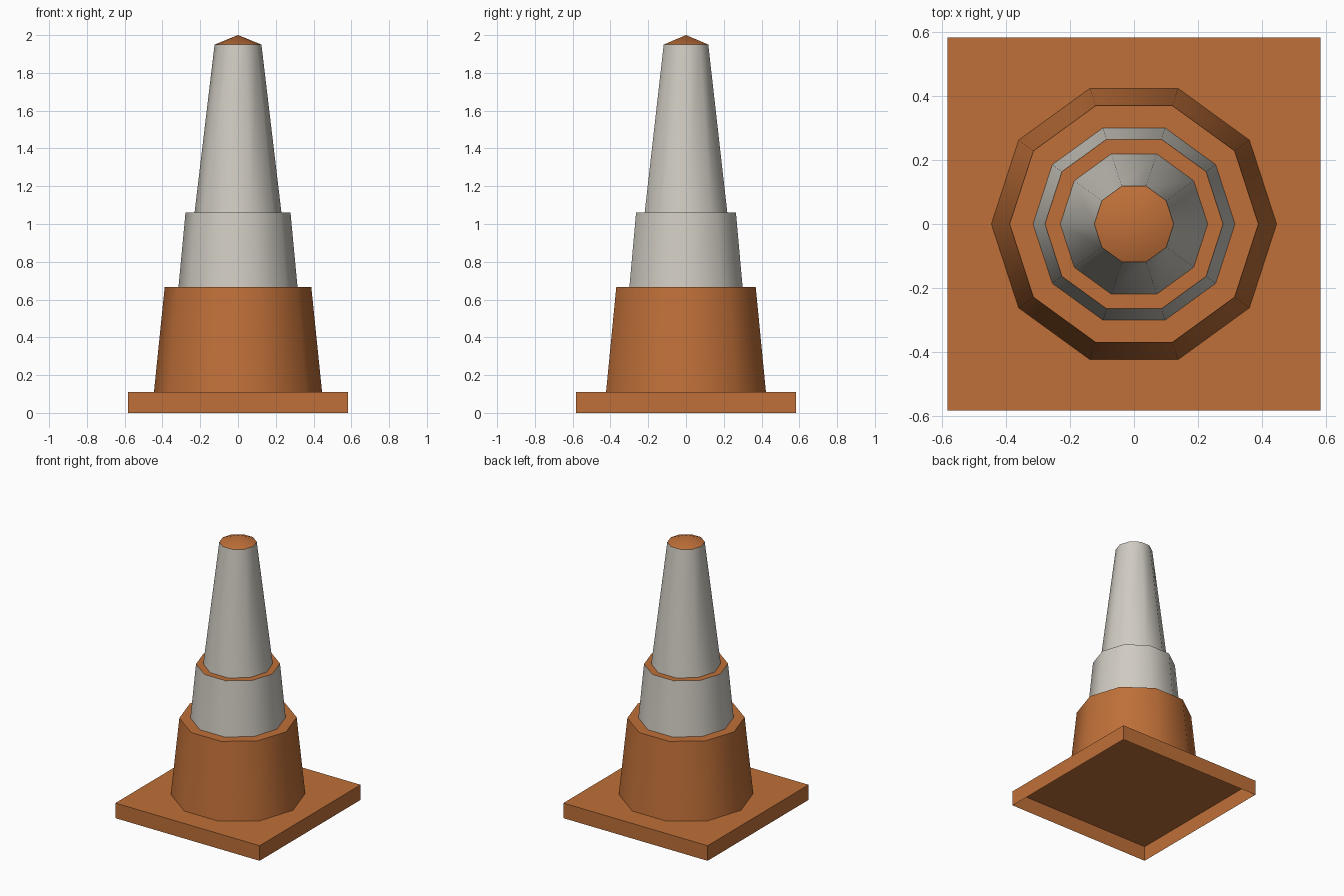
import bpy
import bmesh
import math

if "Cube" in bpy.data.objects:
    bpy.data.objects.remove(bpy.data.objects["Cube"])

SIDES = 10


def material(name, rgb):
    m = bpy.data.materials.new(name)
    m.diffuse_color = (*rgb, 1)
    m.use_nodes = True
    m.node_tree.nodes["Principled BSDF"].inputs["Base Color"].default_value = m.diffuse_color
    return m


orange = material("orange", (0.52, 0.16, 0.040))
white = material("warm_white", (0.63, 0.60, 0.54))


def finish(name, bm, mats):
    mesh = bpy.data.meshes.new(name)
    bm.to_mesh(mesh)
    bm.free()
    for m in mats:
        mesh.materials.append(m)
    obj = bpy.data.objects.new(name, mesh)
    bpy.context.collection.objects.link(obj)
    bpy.ops.object.select_all(action='DESELECT')
    obj.select_set(True)
    bpy.context.view_layer.objects.active = obj
    bpy.ops.object.shade_smooth_by_angle(angle=math.radians(40))


def ring(bm, r, z):
    return [bm.verts.new((r * math.cos(a), r * math.sin(a), z))
            for a in (2 * math.pi * i / SIDES for i in range(SIDES))]


def bridge(bm, low, high, mat):
    for i in range(SIDES):
        j = (i + 1) % SIDES
        bm.faces.new((low[i], low[j], high[j], high[i])).material_index = mat


def tier(name, r_low, r_high, z_low, z_high, r_ledge, wall_mat):
    """Tapered ten-sided wall, with an orange ledge running in to the next tier."""
    bm = bmesh.new()
    low, high = ring(bm, r_low, z_low), ring(bm, r_high, z_high)
    bridge(bm, low, high, wall_mat)
    if r_ledge:
        bridge(bm, high, ring(bm, r_ledge, z_high), 0)
    finish(name, bm, (orange, white))


# Square base plate, open underneath
bm = bmesh.new()
bmesh.ops.create_cube(bm, size=1)
for v in bm.verts:
    v.co = (v.co.x * 1.165, v.co.y * 1.165, (v.co.z + 0.5) * 0.11)
bm.normal_update()
bmesh.ops.delete(bm, geom=[f for f in bm.faces if f.normal.z < -0.5],
                 context='FACES_ONLY')
finish("base_plate", bm, (orange,))

# Three stepped tiers of the cone
tier("lower_body", 0.445, 0.388, 0.11, 0.667, 0.315, 0)
tier("middle_sleeve", 0.315, 0.278, 0.667, 1.06, 0.23, 1)
tier("upper_sleeve", 0.23, 0.124, 1.06, 1.95, None, 1)

# Shallow pointed cap
bm = bmesh.new()
rim = ring(bm, 0.124, 1.95)
tip = bm.verts.new((0, 0, 2))
for i in range(SIDES):
    bm.faces.new((rim[i], rim[(i + 1) % SIDES], tip))
finish("top_cap", bm, (orange,))
